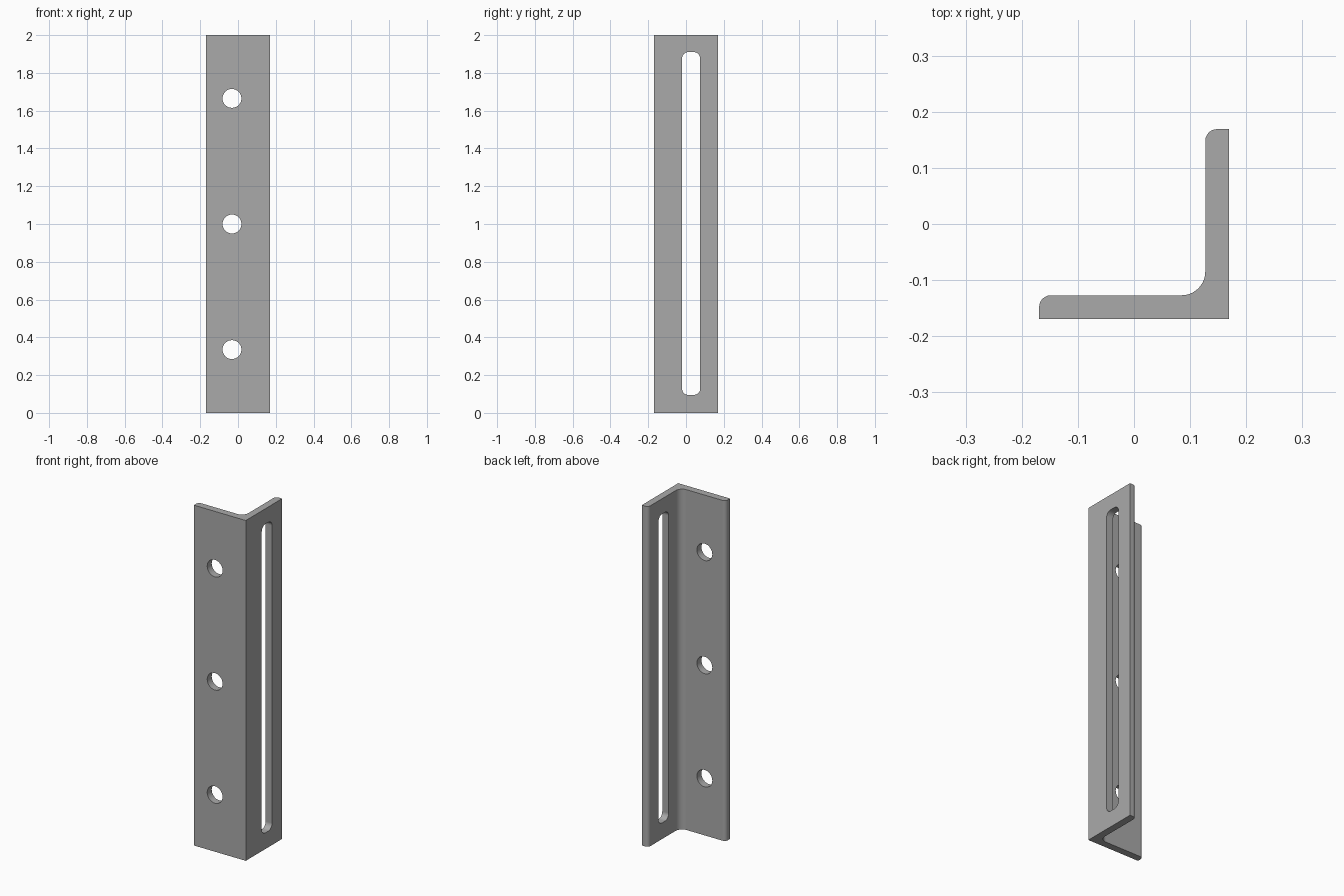
import bpy, bmesh
from math import sin, cos, pi, radians
from mathutils import Vector

cube = bpy.data.objects.get("Cube")
if cube:
    bpy.data.objects.remove(cube, do_unlink=True)

HALF, THICK, HEIGHT = 0.169, 0.042, 2.0
TOE, FILLET = 0.021, 0.042

steel = bpy.data.materials.new("grey steel")
steel.use_nodes = True
grey = (0.4, 0.4, 0.4, 1)
steel.diffuse_color = grey
steel.node_tree.nodes["Principled BSDF"].inputs["Base Color"].default_value = grey


def arc(cx, cy, r, start, end, steps=10):
    angles = [radians(start + (end - start) * i / steps) for i in range(steps + 1)]
    return [(cx + r * cos(a), cy + r * sin(a)) for a in angles]


def prism(name, points, depth):
    """Extrude a closed outline of 3D points along the depth vector."""
    bm = bmesh.new()
    face = bm.faces.new([bm.verts.new(p) for p in points])
    new = bmesh.ops.extrude_face_region(bm, geom=[face])["geom"]
    bmesh.ops.translate(bm, vec=Vector(depth),
                        verts=[v for v in new if isinstance(v, bmesh.types.BMVert)])
    bmesh.ops.recalc_face_normals(bm, faces=bm.faces)
    mesh = bpy.data.meshes.new(name)
    bm.to_mesh(mesh)
    bm.free()
    mesh.materials.append(steel)
    ob = bpy.data.objects.new(name, mesh)
    bpy.context.collection.objects.link(ob)
    return ob


# L-section bar with rounded toes and an inner fillet
inner = HALF - THICK
outline = [(-HALF, -HALF), (HALF, -HALF), (HALF, HALF)]
outline += arc(inner + TOE, HALF - TOE, TOE, 90, 180)
outline += arc(inner - FILLET, -inner + FILLET, FILLET, 0, -90)
outline += arc(-HALF + TOE, -inner - TOE, TOE, 90, 180)
bar = prism("angle_bracket", [(x, y, 0) for x, y in outline], (0, 0, HEIGHT))

# Three round holes through the front flange
cutters = []
for z in (0.335, 1.0, 1.665):
    ring = arc(-0.032, z, 0.05, 0, 360, 40)[:-1]
    cutters.append(prism("hole_cutter", [(x, -0.25, h) for x, h in ring], (0, 0.2, 0)))

# Long slot with rounded corners through the side flange
y0, y1, z0, z1, r = -0.021, 0.075, 0.095, 1.91, 0.034
slot = (arc(y1 - r, z1 - r, r, 0, 90) + arc(y0 + r, z1 - r, r, 90, 180)
        + arc(y0 + r, z0 + r, r, 180, 270) + arc(y1 - r, z0 + r, r, 270, 360))
cutters.append(prism("slot_cutter", [(0.05, y, z) for y, z in slot], (0.2, 0, 0)))

for cutter in cutters:
    cutter.hide_render = True
    mod = bar.modifiers.new("cut", "BOOLEAN")
    mod.operation = "DIFFERENCE"
    mod.solver = "EXACT"
    mod.object = cutter

# Apply the cuts and discard the cutters
bpy.context.view_layer.update()
cut = bpy.data.meshes.new_from_object(bar.evaluated_get(bpy.context.evaluated_depsgraph_get()))
bar.modifiers.clear()
bar.data = cut
for cutter in cutters:
    bpy.data.objects.remove(cutter, do_unlink=True)

# Smooth rounds, crisp edges
bpy.ops.object.select_all(action="DESELECT")
bar.select_set(True)
bpy.context.view_layer.objects.active = bar
bpy.ops.object.shade_smooth_by_angle(angle=radians(30))
weighted = bar.modifiers.new("flat_face_normals", "WEIGHTED_NORMAL")
weighted.keep_sharp = True
